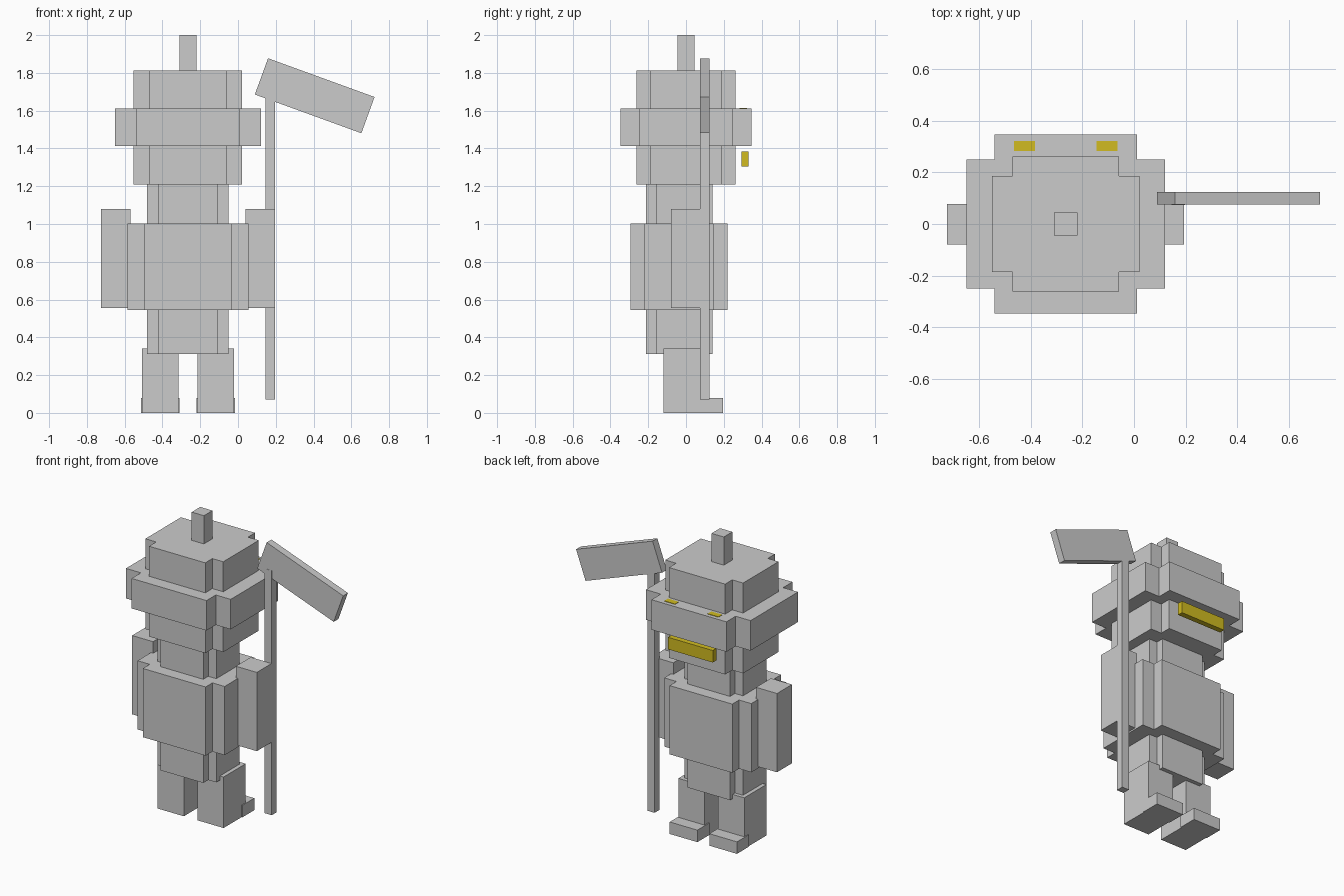
import bpy, bmesh, math
from mathutils import Matrix

cube = bpy.data.objects.get("Cube")
if cube:
    bpy.data.objects.remove(cube, do_unlink=True)


def material(name, rgb):
    mat = bpy.data.materials.new(name)
    mat.use_nodes = True
    color = (*rgb, 1)
    mat.diffuse_color = color
    mat.node_tree.nodes["Principled BSDF"].inputs["Base Color"].default_value = color
    return mat


GREY = material("light grey", (0.6, 0.6, 0.6))
YELLOW = material("yellow", (0.64, 0.5, 0.015))
MID = -0.265  # centre line of the figure


def finish(name, bm, mat):
    bmesh.ops.recalc_face_normals(bm, faces=bm.faces)
    mesh = bpy.data.meshes.new(name)
    bm.to_mesh(mesh)
    bm.free()
    mesh.materials.append(mat)
    obj = bpy.data.objects.new(name, mesh)
    bpy.context.collection.objects.link(obj)
    return obj


def box(name, x, y, z, mat=GREY):
    """Box from (low, high) ranges."""
    bm = bmesh.new()
    bmesh.ops.create_cube(bm, size=1)
    for v in bm.verts:
        v.co = [r[0] if c < 0 else r[1] for c, r in zip(v.co, (x, y, z))]
    return finish(name, bm, mat)


def notched_block(name, cy, half, inner, z):
    """Upright block whose four corners are notched."""
    (a, b), (c, d) = half, inner
    quarter = [(a, d), (c, d), (c, b)]
    outline = quarter + [(-x, y) for x, y in reversed(quarter)]
    outline += [(-x, -y) for x, y in outline]
    bm = bmesh.new()
    base = bm.faces.new([bm.verts.new((MID + x, cy + y, z[0])) for x, y in outline])
    top = bmesh.ops.extrude_face_region(bm, geom=[base])["geom"]
    verts = [g for g in top if isinstance(g, bmesh.types.BMVert)]
    bmesh.ops.translate(bm, verts=verts, vec=(0, 0, z[1] - z[0]))
    if base.is_valid is False or len(bm.faces) < 14:
        bm.faces.new([v for v in bm.verts if v.co.z == z[0]])
    return finish(name, bm, GREY)


# Head, hat brim and torso
notched_block("head_lower", 0, (0.287, 0.262), (0.207, 0.187), (1.21, 1.412))
notched_block("brim", 0, (0.386, 0.348), (0.276, 0.25), (1.412, 1.612))
notched_block("head_upper", 0, (0.287, 0.262), (0.207, 0.187), (1.612, 1.812))
notched_block("core", -0.036, (0.216, 0.175), (0.157, 0.123), (0.312, 1.21))
notched_block("body", -0.036, (0.321, 0.257), (0.231, 0.185), (0.545, 1.003))
box("antenna", (MID - 0.045, MID + 0.045), (-0.045, 0.045), (1.812, 2.0))

# Face details
box("mouth", (MID - 0.165, MID + 0.165), (0.295, 0.332), (1.305, 1.385), YELLOW)

# Paired parts, mirrored about the centre line
for side, s in (("right", -1), ("left", 1)):
    def span(near, far):
        return sorted((MID + s * near, MID + s * far))
    box(side + "_arm", span(0.305, 0.46), (-0.08, 0.077), (0.555, 1.08))
    box(side + "_leg", span(0.05, 0.243), (-0.12, 0.112), (0, 0.34))
    box(side + "_foot", span(0.044, 0.248), (0.07, 0.196), (0, 0.08))
    box(side + "_eye", span(0.12, 0.2), (0.283, 0.322), (1.609, 1.615), YELLOW)

# Hand tool
box("tool_pole", (0.145, 0.197), (0.074, 0.124), (0.07, 1.7))
blade = box("tool_blade", (-0.3, 0.3), (-0.025, 0.025), (-0.102, 0.102))
turn = Matrix.Rotation(math.radians(20), 4, "Y")
blade.data.transform(Matrix.Translation((0.406, 0.1, 1.679)) @ turn)
